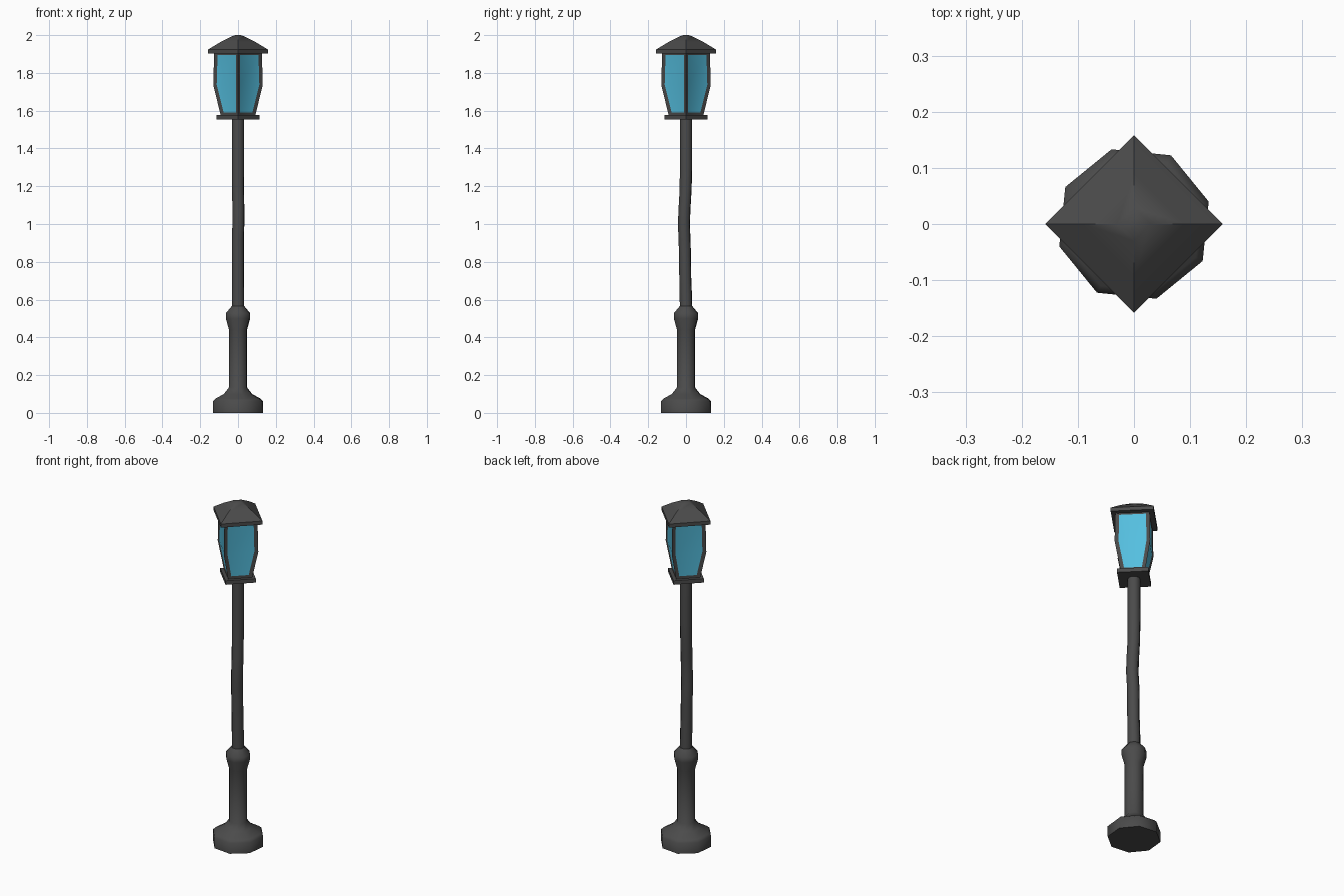
import bpy, bmesh, math

if "Cube" in bpy.data.objects:
    bpy.data.objects.remove(bpy.data.objects["Cube"])


def material(name, color):
    m = bpy.data.materials.new(name)
    m.diffuse_color = (*color, 1)
    m.use_nodes = True
    m.node_tree.nodes["Principled BSDF"].inputs["Base Color"].default_value = m.diffuse_color
    return m


IRON = material("dark_iron", (0.07, 0.07, 0.07))
GLASS = material("blue_glass", (0.09, 0.52, 0.74))


def stack(name, rings, sides, turn, angle, panels=False):
    """Capped stack of polygon rings, each given as (radius, z, x, y)."""
    bm = bmesh.new()
    loops = []
    for r, z, cx, cy in rings:
        loops.append([bm.verts.new((cx + r * math.cos(turn + math.tau * i / sides),
                                    cy + r * math.sin(turn + math.tau * i / sides), z))
                      for i in range(sides)])
    walls = [[] for _ in range(sides)]
    for a, b in zip(loops, loops[1:]):
        for i in range(sides):
            j = (i + 1) % sides
            walls[i].append(bm.faces.new((a[i], a[j], b[j], b[i])))
    bm.faces.new(loops[0][::-1])
    bm.faces.new(loops[-1])
    bm.normal_update()
    # Each wall becomes a recessed glass pane inside a frame
    if panels:
        for wall in walls:
            bmesh.ops.inset_region(bm, faces=wall, thickness=0.02, depth=-0.006,
                                   use_even_offset=True, use_boundary=True)
            for f in wall:
                f.material_index = 1
    mesh = bpy.data.meshes.new(name)
    bm.to_mesh(mesh)
    bm.free()
    mesh.materials.append(IRON)
    if panels:
        mesh.materials.append(GLASS)
    ob = bpy.data.objects.new(name, mesh)
    bpy.context.collection.objects.link(ob)
    bpy.ops.object.select_all(action='DESELECT')
    ob.select_set(True)
    bpy.context.view_layer.objects.active = ob
    bpy.ops.object.shade_smooth_by_angle(angle=math.radians(angle))
    return ob


def centred(profile):
    return [(r, z, 0, 0) for r, z in profile]


OCT = math.radians(16.7)

# Octagonal foot, lower column and collar
stack("base_column", centred([(0.139, 0), (0.139, 0.062), (0.125, 0.075), (0.078, 0.1),
                              (0.05, 0.135), (0.05, 0.44), (0.067, 0.5), (0.067, 0.528),
                              (0.035, 0.565)]), 8, OCT, 50)

# Slightly bent pole
stack("pole", [(0.034, 0.55, 0, 0), (0.034, 0.62, 0, -0.001), (0.033, 0.72, 0, -0.004),
               (0.033, 0.86, -0.001, -0.006), (0.033, 0.92, -0.001, -0.008),
               (0.033, 1.0, 0.002, -0.011), (0.033, 1.08, 0.002, -0.008),
               (0.033, 1.18, 0, -0.002), (0.034, 1.3, 0, 0), (0.034, 1.56, 0, 0)], 8, OCT, 50)

# Square plate under the lantern, corners on the axes
stack("lantern_plate", centred([(0.115, 1.553), (0.115, 1.576)]), 4, 0, 30)

# Lantern body with four glazed sides
stack("lantern", centred([(0.09, 1.57), (0.131, 1.735), (0.126, 1.915)]), 4, 0, 30, panels=True)

# Hipped roof with a vertical eave and small flat top
stack("roof", centred([(0.158, 1.903), (0.158, 1.924), (0.09, 1.965), (0.03, 1.995),
                       (0.012, 2.0)]), 4, 0, 30)
